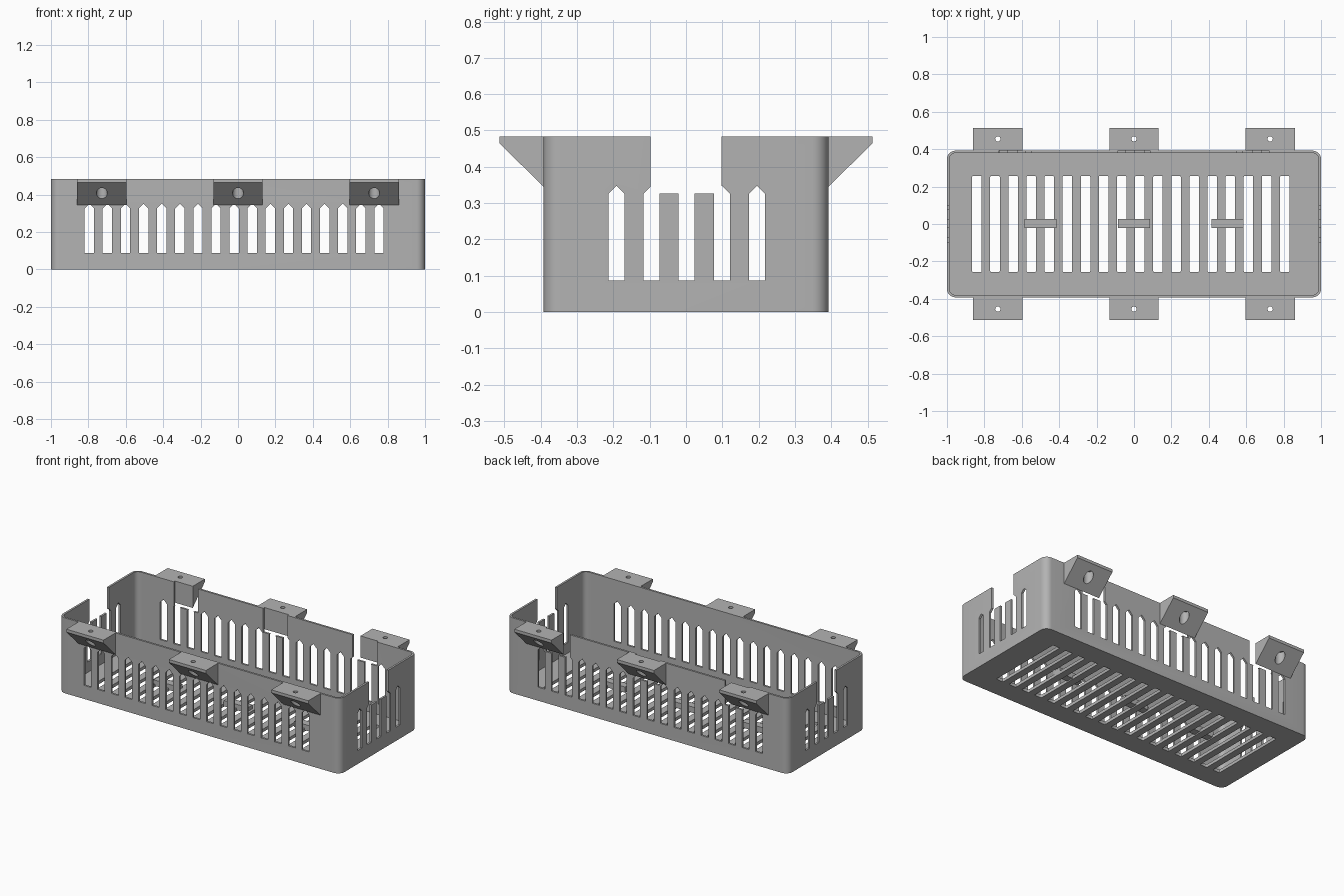
import bpy, bmesh, math

cube = bpy.data.objects.get("Cube")
if cube:
    bpy.data.objects.remove(cube, do_unlink=True)

# Main dimensions
HALF_X, HALF_Y, HEIGHT = 1.0, 0.392, 0.484
WALL, FLOOR, RADIUS = 0.013, 0.02, 0.045
PITCH = 0.0968

grey = bpy.data.materials.new("plain grey")
grey.use_nodes = True
colour = (0.45, 0.45, 0.45, 1)
grey.diffuse_color = colour
grey.node_tree.nodes["Principled BSDF"].inputs["Base Color"].default_value = colour


def prism(bm, outline, place, start, end):
    """Extrude a 2D outline from start to end; place maps (u, v, depth) to xyz."""
    low = [bm.verts.new(place(u, v, start)) for u, v in outline]
    high = [bm.verts.new(place(u, v, end)) for u, v in outline]
    bm.faces.new(low)
    bm.faces.new(high)
    for i in range(len(low)):
        j = (i + 1) % len(low)
        bm.faces.new((low[i], low[j], high[j], high[i]))


def along_x(u, v, d): return (d, u, v)
def along_y(u, v, d): return (u, d, v)
def along_z(u, v, d): return (u, v, d)


def rect(u0, u1, v0, v1):
    return [(u0, v0), (u1, v0), (u1, v1), (u0, v1)]


def rounded(hx, hy, r, steps=8):
    pts = []
    for quarter, (sx, sy) in enumerate([(1, 1), (-1, 1), (-1, -1), (1, -1)]):
        for i in range(steps + 1):
            a = math.pi / 2 * (quarter + i / steps)
            pts.append((sx * (hx - r) + r * math.cos(a), sy * (hy - r) + r * math.sin(a)))
    return pts


def circle(cx, cy, r, n=24):
    return [(cx + r * math.cos(2 * math.pi * i / n), cy + r * math.sin(2 * math.pi * i / n))
            for i in range(n)]


def pointed_slot(c, half):
    return [(c - half, 0.087), (c + half, 0.087), (c + half, 0.326),
            (c, 0.326 + half), (c - half, 0.326)]


def make(name, parts):
    bm = bmesh.new()
    for part in parts:
        prism(bm, *part)
    bmesh.ops.recalc_face_normals(bm, faces=bm.faces)
    mesh = bpy.data.meshes.new(name)
    bm.to_mesh(mesh)
    bm.free()
    mesh.materials.append(grey)
    obj = bpy.data.objects.new(name, mesh)
    bpy.context.collection.objects.link(obj)
    return obj


def carve(obj, cutters):
    """Subtract each cutter in turn, bake the result and drop the cutters."""
    for parts in cutters:
        cutter = make("cutter", parts)
        cutter.hide_render = True
        mod = obj.modifiers.new("cut", 'BOOLEAN')
        mod.operation, mod.solver, mod.object = 'DIFFERENCE', 'EXACT', cutter
        bpy.context.view_layer.update()
        graph = bpy.context.evaluated_depsgraph_get()
        baked = bpy.data.meshes.new_from_object(obj.evaluated_get(graph))
        obj.modifiers.clear()
        obj.data = baked
        bpy.data.objects.remove(cutter, do_unlink=True)


def finish(obj):
    bpy.ops.object.select_all(action='DESELECT')
    obj.select_set(True)
    bpy.context.view_layer.objects.active = obj
    bpy.ops.object.shade_smooth_by_angle(angle=math.radians(30))


# Tray: rounded box, hollowed, then slotted and notched
tray = make("tray", [(rounded(HALF_X, HALF_Y, RADIUS), along_z, 0, HEIGHT)])
cavity = [(rounded(HALF_X - WALL, HALF_Y - WALL, RADIUS - WALL), along_z, FLOOR, 1)]
floor_slots = [(rounded(0.0255, 0.257, 0.006, 3), lambda u, v, d, c=-0.84 + i * PITCH: (u + c, v, d),
                -0.1, 0.06) for i in range(18)]
long_slots = [(pointed_slot(-0.795 + i * PITCH, 0.025), along_y, -0.6, 0.6) for i in range(17)]
end_slots = [(pointed_slot(0.002 + i * PITCH, 0.022), along_x, -1.2, 1.2) for i in range(-2, 3)]
end_notch = [(rect(-0.098, 0.098, 0.327, 0.6), along_x, -1.2, 1.2)]
back_notches = [(rect(c - 0.086, c + 0.086, 0.33, 0.6), along_y, 0.3, 0.6)
                for c in (-0.636, 0, 0.636)]
carve(tray, [cavity, floor_slots, long_slots, end_slots, end_notch, back_notches])
finish(tray)

# Short bridge bars across the floor slots
for name, c in (("right", -0.5), ("middle", 0), ("left", 0.5)):
    make(name + "_floor_bar", [(rect(c - 0.086, c + 0.086, -0.022, 0.026), along_z, 0.008, 0.045)])

# Wedge mounting tabs with a screw hole and a wider bore below
for side, s in (("front", -1), ("back", 1)):
    for name, c in (("right", -0.728), ("middle", 0), ("left", 0.728)):
        wedge = [(s * HALF_Y, 0.345), (s * 0.514, 0.465), (s * 0.514, HEIGHT), (s * HALF_Y, HEIGHT)]
        tab = make(f"{side}_{name}_tab", [(wedge, along_x, c - 0.132, c + 0.132)])
        bore = [(circle(c, s * 0.455, 0.029), along_z, 0.2, 0.46)]
        hole = [(circle(c, s * 0.455, 0.014), along_z, 0.2, 0.6)]
        carve(tab, [bore, hole])
        finish(tab)
